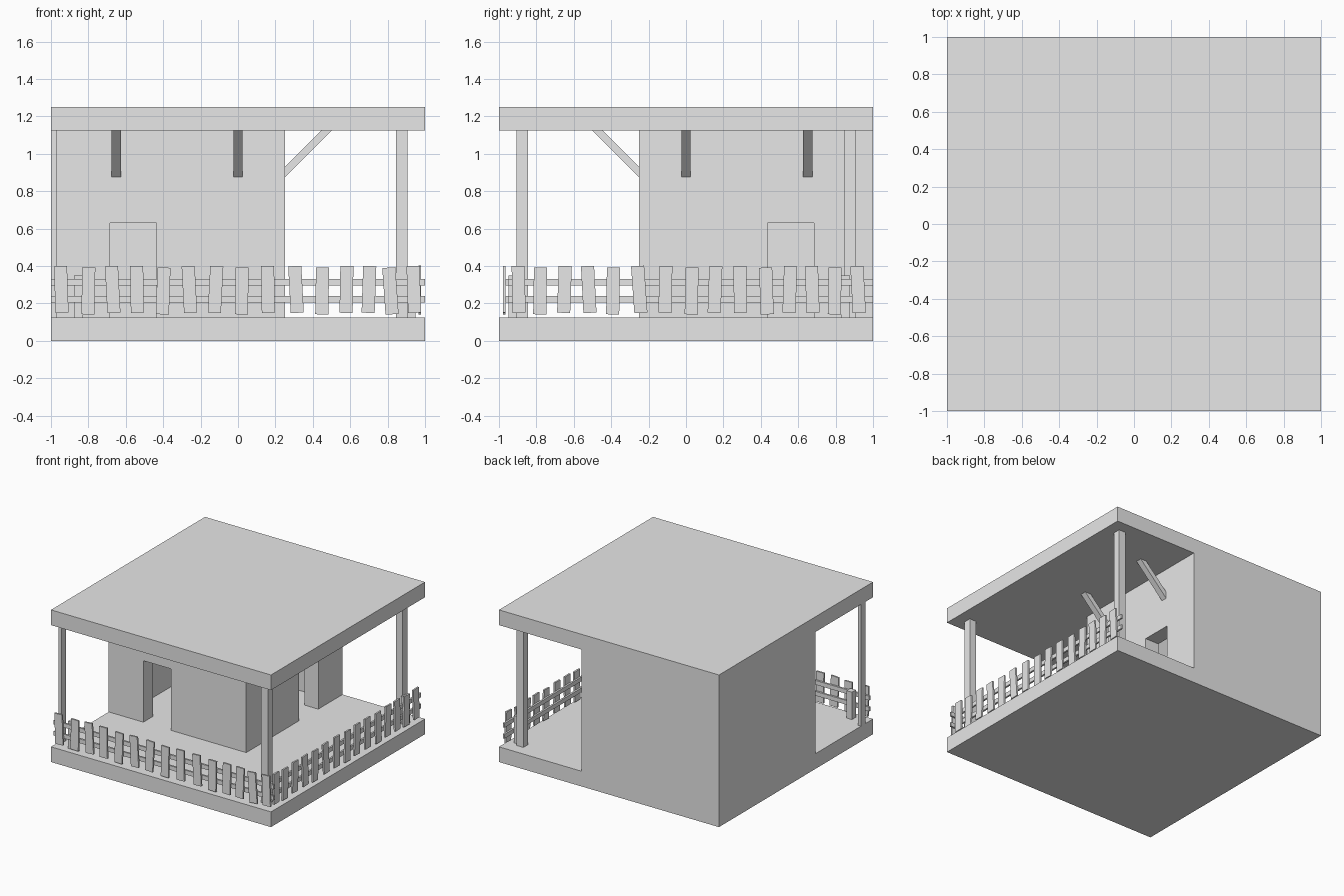
import bpy
import bmesh
from math import radians, pi
from mathutils import Matrix, Vector

cube = bpy.data.objects.get("Cube")
if cube:
    bpy.data.objects.remove(cube, do_unlink=True)

grey = bpy.data.materials.new("light_grey")
grey.use_nodes = True
grey.diffuse_color = (0.8, 0.8, 0.8, 1)
grey.node_tree.nodes["Principled BSDF"].inputs["Base Color"].default_value = (0.8, 0.8, 0.8, 1)

FRONT = Matrix.Identity(4)
SIDE = Matrix.Rotation(pi / 2, 4, "Z")  # turns a front part onto the +x side


def finish(name, bm):
    bmesh.ops.recalc_face_normals(bm, faces=bm.faces)
    mesh = bpy.data.meshes.new(name)
    bm.to_mesh(mesh)
    bm.free()
    mesh.materials.append(grey)
    obj = bpy.data.objects.new(name, mesh)
    bpy.context.collection.objects.link(obj)
    return obj


def add_box(bm, lo, hi, turn=FRONT, tilt=0):
    lo, hi = Vector(lo), Vector(hi)
    mat = (turn @ Matrix.Translation((lo + hi) / 2)
           @ Matrix.Rotation(radians(tilt), 4, "Y") @ Matrix.Diagonal((*(hi - lo), 1)))
    bmesh.ops.create_cube(bm, size=1, matrix=mat)


def box(name, lo, hi, turn=FRONT):
    bm = bmesh.new()
    add_box(bm, lo, hi, turn)
    return finish(name, bm)


FLOOR, CEIL, TOP = 0.125, 1.125, 1.25
WALL = 0.125

# Base slab and flat roof
box("base", (-1, -1, 0), (1, 1, FLOOR))
box("roof", (-1, -1, CEIL), (1, 1, TOP))

# Hollow corner house with two doorways
house = box("house_walls", (-1, -0.25, FLOOR), (0.25, 1, CEIL))
cutters = [
    box("room_cutter", (-1 + WALL, -0.25 + WALL, 0), (0.25 - WALL, 1 - WALL, TOP)),
    box("front_door_cutter", (-0.685, -0.4, 0), (-0.435, 0, 0.63)),
    box("side_door_cutter", (0, 0.435, 0), (0.4, 0.685, 0.63)),
]
for cutter in cutters:
    cutter.hide_render = True
    mod = house.modifiers.new(cutter.name, "BOOLEAN")
    mod.operation = "DIFFERENCE"
    mod.solver = "EXACT"
    mod.object = cutter
graph = bpy.context.evaluated_depsgraph_get()
shell = bpy.data.meshes.new_from_object(house.evaluated_get(graph))
house.modifiers.clear()
house.data = shell
for cutter in cutters:
    bpy.data.objects.remove(cutter, do_unlink=True)

# Porch posts
P = 0.03
box("corner_post", (0.875 - P, -0.875 - P, FLOOR), (0.875 + P, -0.875 + P, CEIL))
box("back_post", (0.875 - P, 0.875 - P, FLOOR), (0.875 + P, 0.875 + P, CEIL))
box("front_post", (-1, -0.875 - P, FLOOR), (-1 + P, -0.875 + P, CEIL))


# Slanted roof braces, profile runs outward from the wall
def brace(name, along, turn):
    bm = bmesh.new()
    profile = [(0.25, 0.875), (0.5, CEIL), (0.445, CEIL), (0.25, 0.93)]
    face = bm.faces.new([bm.verts.new(turn @ Vector((along - 0.025, -d, z))) for d, z in profile])
    new = bmesh.ops.extrude_face_region(bm, geom=[face])["geom"]
    bmesh.ops.translate(bm, verts=[v for v in new if isinstance(v, bmesh.types.BMVert)],
                        vec=turn.to_3x3() @ Vector((0.05, 0, 0)))
    finish(name, bm)


brace("front_brace_outer", -0.65, FRONT)
brace("front_brace_inner", 0, FRONT)
brace("side_brace_inner", 0, SIDE)
brace("side_brace_outer", 0.65, SIDE)


# Picket fences with two rails, crooked boards and one short end post
def fence(name, start, post, centres, tilts, turn):
    bm = bmesh.new()
    for z in (0.205, 0.295):
        add_box(bm, (start, -0.965, z), (1, -0.95, z + 0.035), turn)
    finish(name + "_rails", bm)
    bm = bmesh.new()
    for i, (c, tilt) in enumerate(zip(centres, tilts)):
        drop = 0.008 if i % 3 == 1 else 0
        add_box(bm, (c - 0.035, -0.979, 0.15 - drop), (c + 0.035, -0.965, 0.4 - drop), turn, tilt)
    finish(name + "_pickets", bm)
    box(name + "_end_post", (post - 0.025, -0.95, FLOOR), (post + 0.025, -0.9, 0.35), turn)


fence("front_fence", -1, -0.853,
      [-0.945, -0.8, -0.67, -0.54, -0.4, -0.26, -0.12, 0.02, 0.16, 0.31, 0.45, 0.58, 0.7, 0.815, 0.94],
      [-2, 1, -3, -1, 2, -3, 3, 1, -1, -3, 1, 1, 2, -4, -2], FRONT)
fence("side_fence", -0.96, 0.853,
      [-0.895, -0.78, -0.65, -0.52, -0.39, -0.25, -0.11, 0.03, 0.155, 0.29, 0.43, 0.555, 0.675, 0.795, 0.92],
      [-1, 1, 2, -3, 1, -4, 1, 1, 2, -1, -2, 2, -2, 1, -3], SIDE)
